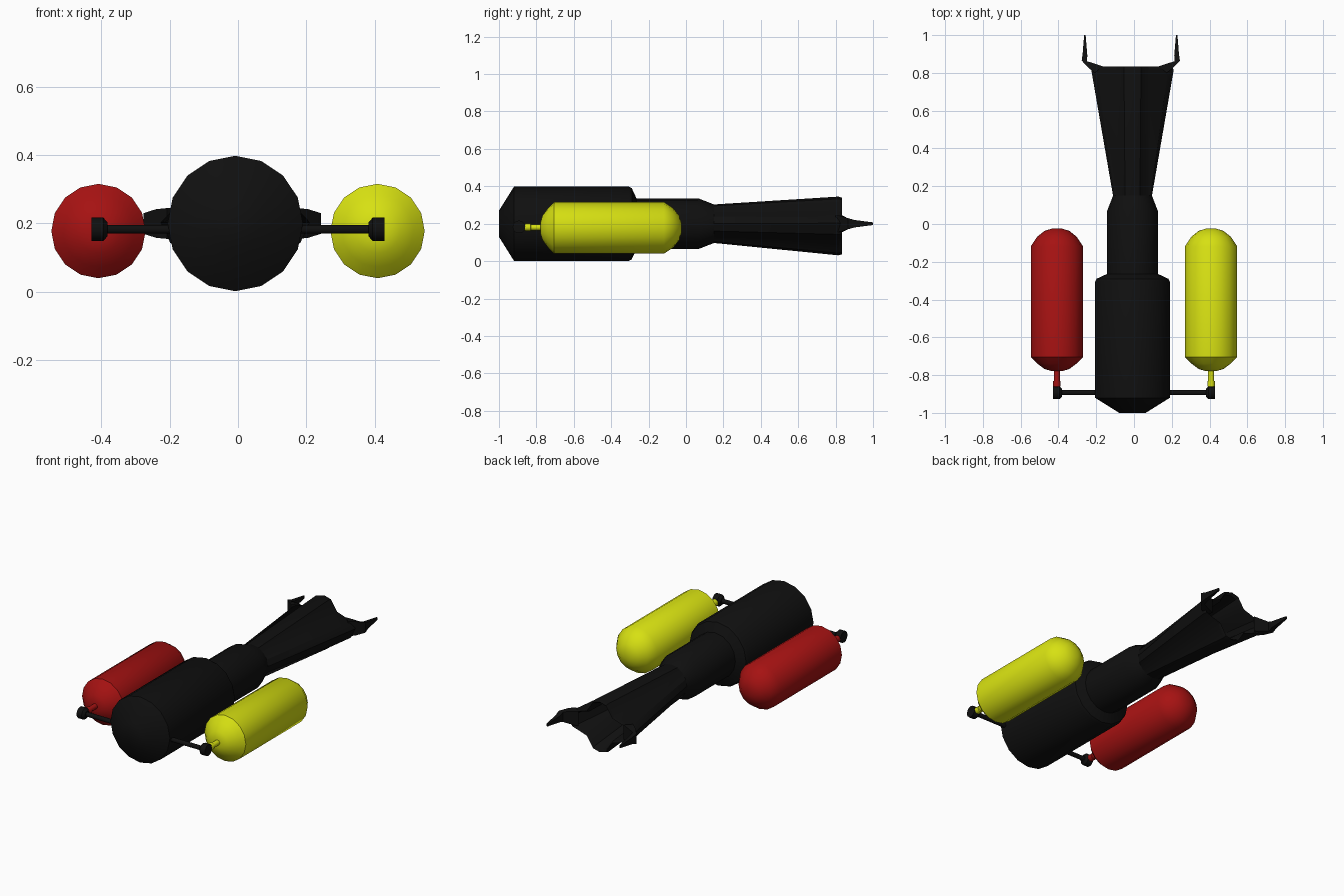
import bpy, bmesh
from math import sin, cos, pi
from mathutils import Vector

if "Cube" in bpy.data.objects:
    bpy.data.objects.remove(bpy.data.objects["Cube"])


def material(name, rgb):
    m = bpy.data.materials.new(name)
    m.diffuse_color = (*rgb, 1)
    m.use_nodes = True
    m.node_tree.nodes["Principled BSDF"].inputs["Base Color"].default_value = m.diffuse_color
    return m


BLACK = material("black", (0.005, 0.005, 0.005))
RED = material("red", (0.38, 0.006, 0.006))
YELLOW = material("yellow", (0.68, 0.75, 0.006))


def loft(name, rings, mat):
    """Skin a list of equal-length rings and cap both ends."""
    bm = bmesh.new()
    loops = [[bm.verts.new(p) for p in ring] for ring in rings]
    n = len(loops[0])
    for a, b in zip(loops, loops[1:]):
        for i in range(n):
            bm.faces.new((a[i], a[(i + 1) % n], b[(i + 1) % n], b[i]))
    bm.faces.new(loops[0])
    bm.faces.new(loops[-1])
    bmesh.ops.recalc_face_normals(bm, faces=bm.faces)
    me = bpy.data.meshes.new(name)
    bm.to_mesh(me)
    bm.free()
    ob = bpy.data.objects.new(name, me)
    bpy.context.collection.objects.link(ob)
    me.materials.append(mat)
    bpy.ops.object.select_all(action='DESELECT')
    ob.select_set(True)
    bpy.context.view_layer.objects.active = ob
    bpy.ops.object.shade_smooth_by_angle(angle=0.6)
    return ob


def turned(name, profile, origin, axis, mat, n=16):
    """Turn (radius, distance) pairs around the y or x axis."""
    o = Vector(origin)
    rings = []
    for r, d in profile:
        ring = []
        for i in range(n):
            a, b = r * cos(2 * pi * i / n), r * sin(2 * pi * i / n)
            ring.append(o + Vector((a, d, b) if axis == 'y' else (d, a, b)))
        rings.append(ring)
    return loft(name, rings, mat)


CX = -0.008

# Main barrel
turned("barrel", [(0.07, -1), (0.198, -0.92), (0.198, -0.305), (0.19, -0.29), (0.136, -0.265),
                  (0.136, 0.065), (0.103, 0.15)], (CX, 0, 0.2), 'y', BLACK)

# Flared nozzle: round throat opening into a four-lobed hollow mouth
quarter = [(0.218, 0.015), (0.19, 0.045), (0.088, 0.078), (0.045, 0.145), (0.0, 0.157)]
lobes = (quarter + [(-x, z) for x, z in quarter[3::-1]]
         + [(-x, -z) for x, z in quarter[1:]] + [(x, -z) for x, z in quarter[3:0:-1]])


def mouth(y, blend, scale, radius):
    ring = []
    for i, (x, z) in enumerate(lobes):
        a = 2 * pi * i / 16
        ring.append((CX + scale * x * blend + radius * cos(a) * (1 - blend), y,
                     0.2 - 0.012 * blend + scale * z * blend + radius * sin(a) * (1 - blend)))
    return ring


loft("nozzle", [mouth(0.15, 0, 1, 0.103), mouth(0.815, 1, 1, 0), mouth(0.835, 1, 0.96, 0),
                mouth(0.82, 1, 0.88, 0), mouth(0.2, 0, 1, 0.08)], BLACK)

# Prongs at both sides of the mouth: outer x, outer y, inner x, inner y, half height
prong = [(0.19, 0.80, 0.15, 0.835, 0.045), (0.222, 0.825, 0.17, 0.842, 0.042),
         (0.26, 0.865, 0.232, 0.862, 0.03), (0.255, 0.90, 0.23, 0.89, 0.02),
         (0.247, 1.0, 0.239, 1.0, 0.007)]
for s, side in ((-1, "left"), (1, "right")):
    loft(side + "_prong", [[(s * xo - 0.017, yo, 0.2 - h), (s * xo - 0.017, yo, 0.2 + h),
                            (s * xi - 0.017, yi, 0.2 + h), (s * xi - 0.017, yi, 0.2 - h)]
                           for xo, yo, xi, yi, h in prong], BLACK)

# Side tanks with valve stems, elbow fittings and feed pipes
for s, side, mat in ((-1, "left", RED), (1, "right", YELLOW)):
    x = s * 0.408
    turned(side + "_tank", [(0.03, -0.778), (0.065, -0.768), (0.105, -0.738), (0.138, -0.705),
                            (0.138, -0.118), (0.105, -0.068), (0.065, -0.036), (0.025, -0.024)],
           (x, 0, 0.178), 'y', mat)
    turned(side + "_valve_stem", [(0.016, -0.77), (0.016, -0.83), (0.02, -0.832), (0.02, -0.86),
                                  (0.015, -0.862), (0.015, -0.88)], (x, 0, 0.18), 'y', mat, 12)
    turned(side + "_elbow", [(0.02, s * -0.027), (0.034, s * -0.014), (0.034, s * 0.02)],
           (x, -0.893, 0.183), 'x', BLACK, 12)
    turned(side + "_feed_pipe", [(0.013, s * 0.15), (0.013, s * 0.4)],
           (0, -0.893, 0.183), 'x', BLACK, 12)
